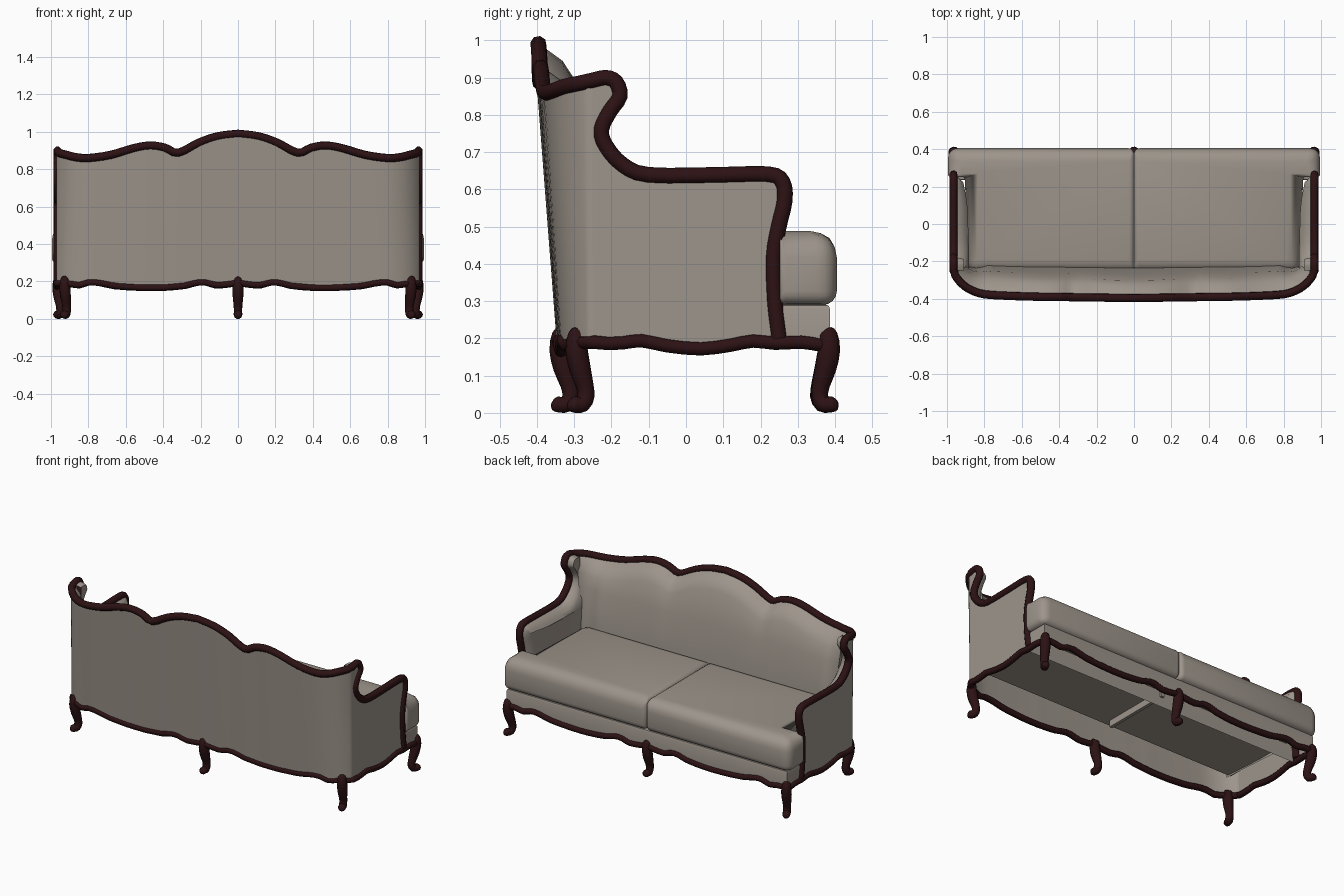
import bpy, bmesh, math
from mathutils import Vector

if "Cube" in bpy.data.objects:
    bpy.data.objects.remove(bpy.data.objects["Cube"])


def material(name, rgb):
    m = bpy.data.materials.new(name)
    m.diffuse_color = (*rgb, 1)
    m.use_nodes = True
    m.node_tree.nodes["Principled BSDF"].inputs["Base Color"].default_value = m.diffuse_color
    return m


FABRIC = material("beige_fabric", (0.34, 0.30, 0.26))
WOOD = material("dark_mahogany", (0.026, 0.006, 0.007))


def finish(bm, name, mat, mirror=False, angle=40):
    bmesh.ops.recalc_face_normals(bm, faces=bm.faces)
    me = bpy.data.meshes.new(name)
    bm.to_mesh(me)
    bm.free()
    me.materials.append(mat)
    me.shade_smooth()
    if angle:
        me.set_sharp_from_angle(angle=math.radians(angle))
    ob = bpy.data.objects.new(name, me)
    bpy.context.collection.objects.link(ob)
    if mirror:
        ob.modifiers.new("Mirror", "MIRROR").use_mirror_merge = False
    return ob


def smooth(pts, n=3):
    """Catmull-Rom resampling of a point list."""
    p = [Vector(q) for q in pts]
    p = [2 * p[0] - p[1]] + p + [2 * p[-1] - p[-2]]
    out = []
    for a, b, c, d in zip(p, p[1:], p[2:], p[3:]):
        for i in range(n):
            t = i / n
            out.append(0.5 * (2 * b + (c - a) * t + (2 * a - 5 * b + 4 * c - d) * t * t
                              + (3 * b - a - 3 * c + d) * t ** 3))
    return out + [p[-2]]


def lerp_table(table, x):
    if x <= table[0][0]:
        return table[0][1]
    for (x0, z0), (x1, z1) in zip(table, table[1:]):
        if x <= x1:
            return z0 + (z1 - z0) * (x - x0) / (x1 - x0)
    return table[-1][1]


def tube(name, pts, radii, sides=8, closed=False, mirror=False):
    """Round bar swept along a path with a radius for each point."""
    bm = bmesh.new()
    n = len(pts)
    rings, u = [], None
    for i, p in enumerate(pts):
        a = pts[i - 1] if i or closed else p
        b = pts[(i + 1) % n] if i < n - 1 or closed else p
        t = (b - a).normalized()
        if u is None:
            u = t.orthogonal()
        u = (u - t * u.dot(t)).normalized()
        v = t.cross(u)
        rings.append([bm.verts.new(p + radii[i] * (u * math.cos(k * math.tau / sides)
                                                   + v * math.sin(k * math.tau / sides)))
                      for k in range(sides)])
    for r, s in zip(rings, rings[1:] + (rings[:1] if closed else [])):
        for k in range(sides):
            j = (k + 1) % sides
            bm.faces.new((r[k], r[j], s[j], s[k]))
    if not closed:
        bm.faces.new(rings[0])
        bm.faces.new(rings[-1])
    return finish(bm, name, WOOD, mirror, 60)


def box(name, x, y, z, bevel=0.0, open_bottom=False):
    bm = bmesh.new()
    bmesh.ops.create_cube(bm, size=1)
    for v in bm.verts:
        v.co = [r[0] + (r[1] - r[0]) * (c + 0.5) for r, c in zip((x, y, z), v.co)]
    if open_bottom:
        bmesh.ops.delete(bm, geom=[f for f in bm.faces if f.normal.z < -0.5], context='FACES')
    if bevel:
        top = [e for e in bm.edges if min(v.co.z for v in e.verts) > z[0] + 0.01]
        bmesh.ops.bevel(bm, geom=top, offset=bevel, segments=2, affect='EDGES', profile=0.5)
    return finish(bm, name, FABRIC)


# Main outlines (right half): arm profile in y,z; crest in x,y,z; lower apron waves
arm = smooth([(0.97, y, z) for y, z in (
    (0.25, 0.20), (0.238, 0.30), (0.235, 0.42), (0.248, 0.50), (0.264, 0.57), (0.258, 0.62),
    (0.22, 0.64), (0.08, 0.638), (-0.10, 0.638), (-0.17, 0.665), (-0.215, 0.715),
    (-0.228, 0.76), (-0.205, 0.81), (-0.178, 0.85), (-0.188, 0.888), (-0.215, 0.90), (-0.25, 0.893))])
crest = smooth([(0.97, -0.25, 0.893), (0.95, -0.285, 0.885), (0.918, -0.322, 0.877), (0.87, -0.354, 0.865),
                (0.80, -0.376, 0.86), (0.68, -0.384, 0.877), (0.56, -0.388, 0.912), (0.47, -0.39, 0.927),
                (0.39, -0.39, 0.915), (0.32, -0.392, 0.888), (0.21, -0.393, 0.942), (0.11, -0.395, 0.976),
                (0, -0.396, 0.99)])
front_wave = [(0, 0.195), (0.05, 0.185), (0.12, 0.18), (0.17, 0.195), (0.22, 0.195), (0.28, 0.178),
              (0.40, 0.167), (0.52, 0.167), (0.66, 0.176), (0.75, 0.195), (0.80, 0.195),
              (0.85, 0.18), (0.90, 0.188), (0.97, 0.19)]
side_wave = [(-0.25, 0.185), (-0.17, 0.188), (-0.12, 0.194), (-0.05, 0.18), (0.04, 0.172),
             (0.12, 0.182), (0.18, 0.193), (0.24, 0.187), (0.31, 0.19), (0.36, 0.182)]


def lean(p, z):
    """Moves a crest point down the sloping back to height z."""
    k = 0.63 + 0.37 * (z - 0.2) / 0.7
    return Vector((p.x, -0.25 + (p.y + 0.25) * k, z))


def flip(pts):
    return [Vector((-p.x, p.y, p.z)) for p in reversed(pts)]


# Carved rail over arms, wings and back
half = [p + Vector((-0.005, 0, 0)) if p.x > 0.96 else p for p in arm[:-1] + crest]
rail = half + flip(half[:-1])
tube("top_rail", rail, [0.022] * len(rail))

# Upholstered back: outer skin and padded lining lofted along the crest, open below
bm = bmesh.new()
sections = []
for i, p in enumerate(crest):
    d = crest[min(i + 1, len(crest) - 1)] - crest[max(i - 1, 0)]
    inward = Vector((d.y, -d.x, 0)).normalized()
    if i == 0:
        inward = Vector((-1, 0, 0))
    if i == len(crest) - 1:
        inward = Vector((0, 1, 0))
    w = min(1, 0.65 + 0.35 * (0.97 - p.x) / 0.17)
    zb = lerp_table(front_wave, p.x)
    outer = [lean(p, zb + (p.z - zb) * t) - inward * (0.006 if i else 0) for t in (0, 0.33, 0.67, 1)]
    inner = [lean(p, z) + inward * depth * w for z, depth in
             ((p.z - 0.012, 0.025), (p.z - 0.045, 0.068), (p.z - 0.09, 0.094), (0.70, 0.113),
              (0.48, 0.128), (0.285, 0.115))]
    sections.append(outer + inner)
sections += [[Vector((-q.x, q.y, q.z)) for q in s] for s in reversed(sections[:-1])]
rows = [[bm.verts.new(q) for q in s] for s in sections]
for r, s in zip(rows, rows[1:]):
    for k in range(len(r) - 1):
        bm.faces.new((r[k], r[k + 1], s[k + 1], s[k]))
finish(bm, "upholstered_back", FABRIC)

# Upholstered arms: outer panel, then padding that swells inward from the rail
bm = bmesh.new()
outline = arm + [Vector((0.97, y, z)) for y, z in side_wave[:-2]]
rings = []
for swell, inset in ((0, 0), (0.025, 0.004), (0.048, 0.014), (0.067, 0.03), (0.08, 0.05)):
    ring = []
    for i, p in enumerate(outline):
        wing = lerp_table([(0.64, 0), (0.74, 1)], p.z)
        along = lerp_table([(-0.2, 1.12), (0.1, 1), (0.26, 0.65)], p.y)
        q = Vector((0.97 - swell * (along + (0.75 - along) * wing), p.y, p.z))
        if i < len(arm):
            t = arm[min(i + 1, len(arm) - 1)] - arm[max(i - 1, 0)]
            n = Vector((0, -t.z, t.y)).normalized()
            q += n * inset * (1 - 0.78 * wing)
            q.y = max(q.y, -0.25)
        if swell:
            q.z = max(q.z, 0.27)
        ring.append(bm.verts.new(q))
    rings.append(ring)
for r, s in zip(rings, rings[1:]):
    for k in range(len(arm) - 1):
        bm.faces.new((r[k], r[k + 1], s[k + 1], s[k]))
bm.faces.new(rings[0])
# inner face laid in strips from the arm outline to the back edge line
cap = rings[-1][:len(arm)]
foot = [bm.verts.new((v.co.x, -0.251, v.co.z)) for v in cap]
low = next(i for i, p in enumerate(arm) if p.z >= 0.57)
lip = next(i for i, p in enumerate(arm) if p.z >= 0.85)
for v, f in zip(cap, foot):
    f.co.x = 0.97 - 0.08 * (1.12 - 0.37 * lerp_table([(0.64, 0), (0.74, 1)], v.co.z))
top = max(range(len(cap)), key=lambda i: cap[i].co.z)
shelf = max(range(low, low + 14), key=lambda i: cap[i].co.z if cap[i].co.y > 0 else 0)
for k in range(len(cap) - 1):
    if cap[k + 1].co.z - cap[k].co.z > 1e-5:
        bm.faces.new((cap[k], cap[k + 1], foot[k + 1], foot[k]))
    elif k >= top:
        bm.faces.new((cap[k], cap[k + 1], foot[k + 1], foot[k])) if k < len(cap) - 2 else None
finish(bm, "upholstered_arm", FABRIC, mirror=True)

# Seat base: hollow front border, deck and centre divider
box("front_border", (-0.97, 0.97), (0.235, 0.387), (0.18, 0.292), 0.014, True)
box("seat_deck", (-0.90, 0.90), (-0.24, 0.25), (0.28, 0.292))
box("centre_divider", (-0.01, 0.01), (-0.20, 0.25), (0.24, 0.285))

# Cushions that wrap in front of the arms, rounder on top than below
bm = bmesh.new()
plan = [(0.002, -0.26), (0.885, -0.26), (0.905, 0.252), (0.995, 0.252), (0.995, 0.405), (0.002, 0.405)]
low = [bm.verts.new((x, y, 0.29)) for x, y in plan]
high = [bm.verts.new((x, y, 0.488)) for x, y in plan]
bm.faces.new(low)
bm.faces.new(high)
for k in range(6):
    j = (k + 1) % 6
    bm.faces.new((low[k], low[j], high[j], high[k]))
weight = bm.edges.layers.float.new("bevel_weight_edge")
for e in bm.edges:
    zs = [v.co.z for v in e.verts]
    if all(v.co.x < 0.01 for v in e.verts):
        e[weight] = 0.35
    elif all(abs(v.co.y - 0.252) < 0.01 for v in e.verts):
        e[weight] = 0.2
    else:
        e[weight] = 0.95 if min(zs) > 0.4 else 0.5 if max(zs) < 0.3 else 0.7
cushion = finish(bm, "seat_cushion", FABRIC, angle=None)
bev = cushion.modifiers.new("Bevel", "BEVEL")
bev.width, bev.segments, bev.limit_method = 0.075, 4, 'WEIGHT'
bev.use_clamp_overlap = False
cushion.modifiers.new("Mirror", "MIRROR").use_mirror_merge = False

# Wavy apron moulding around the bottom
back_low = [lean(p, lerp_table(front_wave, p.x)) for p in reversed(crest)]
side_low = smooth([(0.968, y, z) for y, z in side_wave], 2)[1:]
front_low = smooth([(min(x, 0.955), 0.385, z) for x, z in reversed(front_wave)], 2)
apron = back_low + side_low + front_low
apron = apron + flip(apron[1:-1])
tube("apron_moulding", apron, [0.018] * len(apron), 8, closed=True)

# Cabriole legs: outward offset, height, radius
LEG = [(-0.004, 0.222, 0.014), (0.0, 0.212, 0.024), (0.002, 0.17, 0.030), (-0.008, 0.12, 0.029),
       (-0.022, 0.075, 0.024), (-0.026, 0.045, 0.023), (-0.016, 0.024, 0.023), (0.004, 0.022, 0.022),
       (0.016, 0.026, 0.021), (0.024, 0.03, 0.009)]


def leg(name, x, y, dx, dy, mirror):
    pts = smooth([(x + dx * o, y + dy * o, z) for o, z, r in LEG], 2)
    radii = [max(v.x, 0.004) for v in smooth([(r, 0, 0) for o, z, r in LEG], 2)]
    tube(name, pts, radii, 10, mirror=mirror)


leg("front_corner_leg", 0.962, 0.382, 0.5, 0.9, True)
leg("back_corner_leg", 0.925, -0.292, 0.35, -0.9, True)
leg("front_centre_leg", 0, 0.382, 0, 1, False)
leg("back_centre_leg", 0, -0.335, 0, -1, False)
